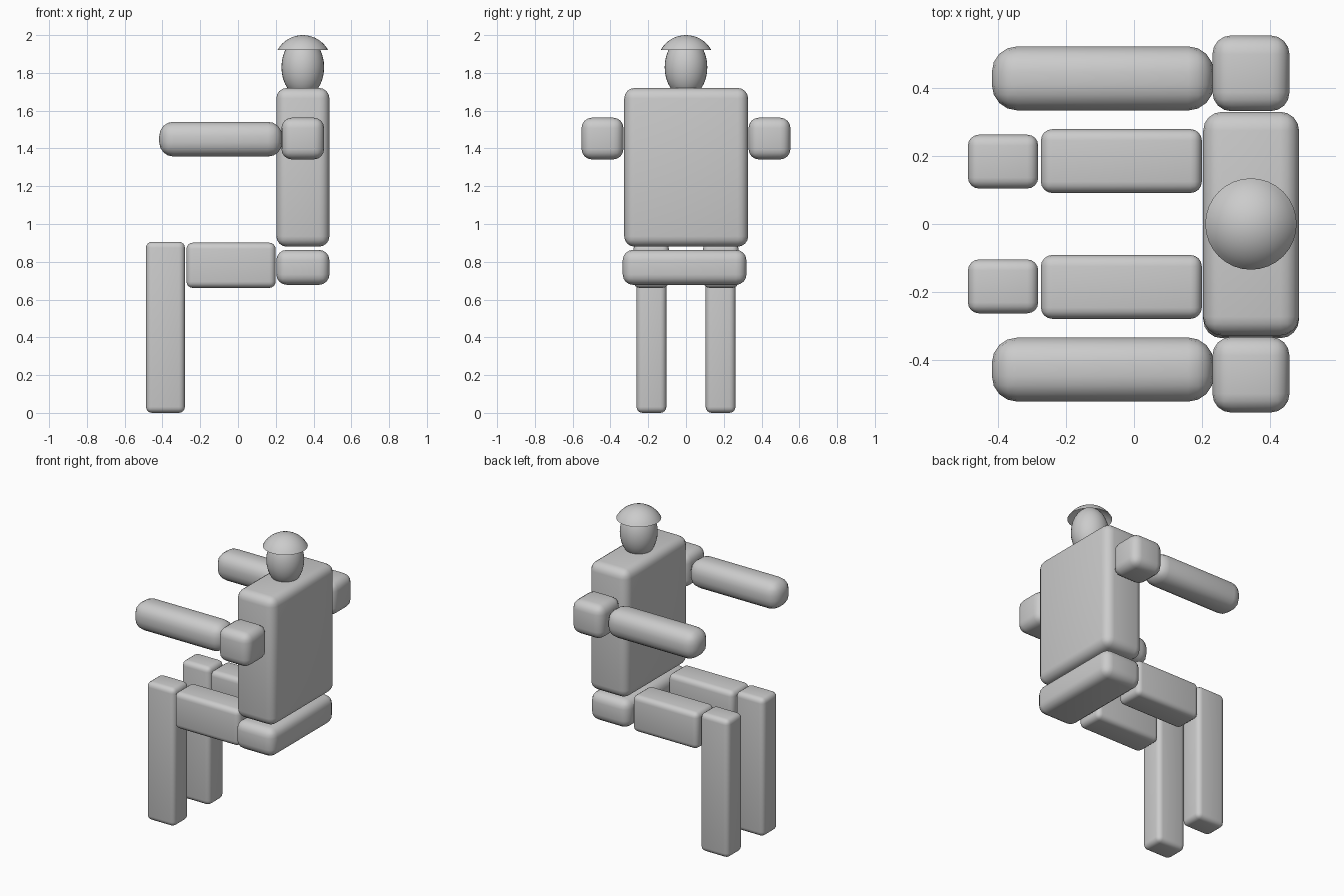
import bpy, bmesh, math

if "Cube" in bpy.data.objects:
    bpy.data.objects.remove(bpy.data.objects["Cube"])


def finish(name, bm, smooth=True):
    bmesh.ops.recalc_face_normals(bm, faces=bm.faces)
    mesh = bpy.data.meshes.new(name)
    bm.to_mesh(mesh)
    bm.free()
    for p in mesh.polygons:
        p.use_smooth = smooth
    ob = bpy.data.objects.new(name, mesh)
    bpy.context.collection.objects.link(ob)
    return ob


def rounded_box(name, x, y, z, radius, segments=4):
    """Box given by its (min, max) ranges, with all edges rounded."""
    bm = bmesh.new()
    bmesh.ops.create_cube(bm, size=1)
    for v in bm.verts:
        for i, (lo, hi) in enumerate((x, y, z)):
            v.co[i] = lo if v.co[i] < 0 else hi
    bmesh.ops.bevel(bm, geom=bm.edges[:], offset=radius, segments=segments,
                    profile=0.5, affect='EDGES', clamp_overlap=True)
    return finish(name, bm)


# Body
rounded_box("torso", (0.203, 0.484), (-0.327, 0.329), (0.88, 1.72), 0.055)
rounded_box("pelvis", (0.203, 0.484), (-0.335, 0.32), (0.678, 0.863), 0.055)

# Limbs, mirrored across y
for side, s in (("left", 1), ("right", -1)):
    def span(a, b):
        return tuple(sorted((a * s, b * s)))
    rounded_box(side + "_shoulder", (0.23, 0.456), span(0.331, 0.553), (1.342, 1.563), 0.055)
    rounded_box(side + "_arm", (-0.417, 0.234), span(0.333, 0.521), (1.357, 1.541), 0.075)
    rounded_box(side + "_thigh", (-0.273, 0.199), span(0.091, 0.278), (0.662, 0.901), 0.033)
    rounded_box(side + "_lower_leg", (-0.487, -0.281), span(0.104, 0.262), (0.0, 0.906), 0.032)

# Head
CX = 0.343
bm = bmesh.new()
bmesh.ops.create_uvsphere(bm, u_segments=32, v_segments=16, radius=1)
for v in bm.verts:
    v.co = (CX + v.co.x * 0.113, v.co.y * 0.113, 1.83 + v.co.z * 0.16)
finish("head", bm)

# Hat: open shallow spherical cap
rim, height = 0.134, 0.079
R = (rim ** 2 + height ** 2) / (2 * height)
edge_angle = math.asin(rim / R)
bm = bmesh.new()
rings, sides = 8, 32
top = bm.verts.new((CX, 0, 2.0))
prev = None
for i in range(1, rings + 1):
    a = edge_angle * i / rings
    ring = [bm.verts.new((CX + R * math.sin(a) * math.cos(t), R * math.sin(a) * math.sin(t),
                          2.0 - R + R * math.cos(a)))
            for t in (2 * math.pi * k / sides for k in range(sides))]
    for k in range(sides):
        n = (k + 1) % sides
        if prev:
            bm.faces.new((prev[k], ring[k], ring[n], prev[n]))
        else:
            bm.faces.new((top, ring[k], ring[n]))
    prev = ring
finish("hat", bm)
